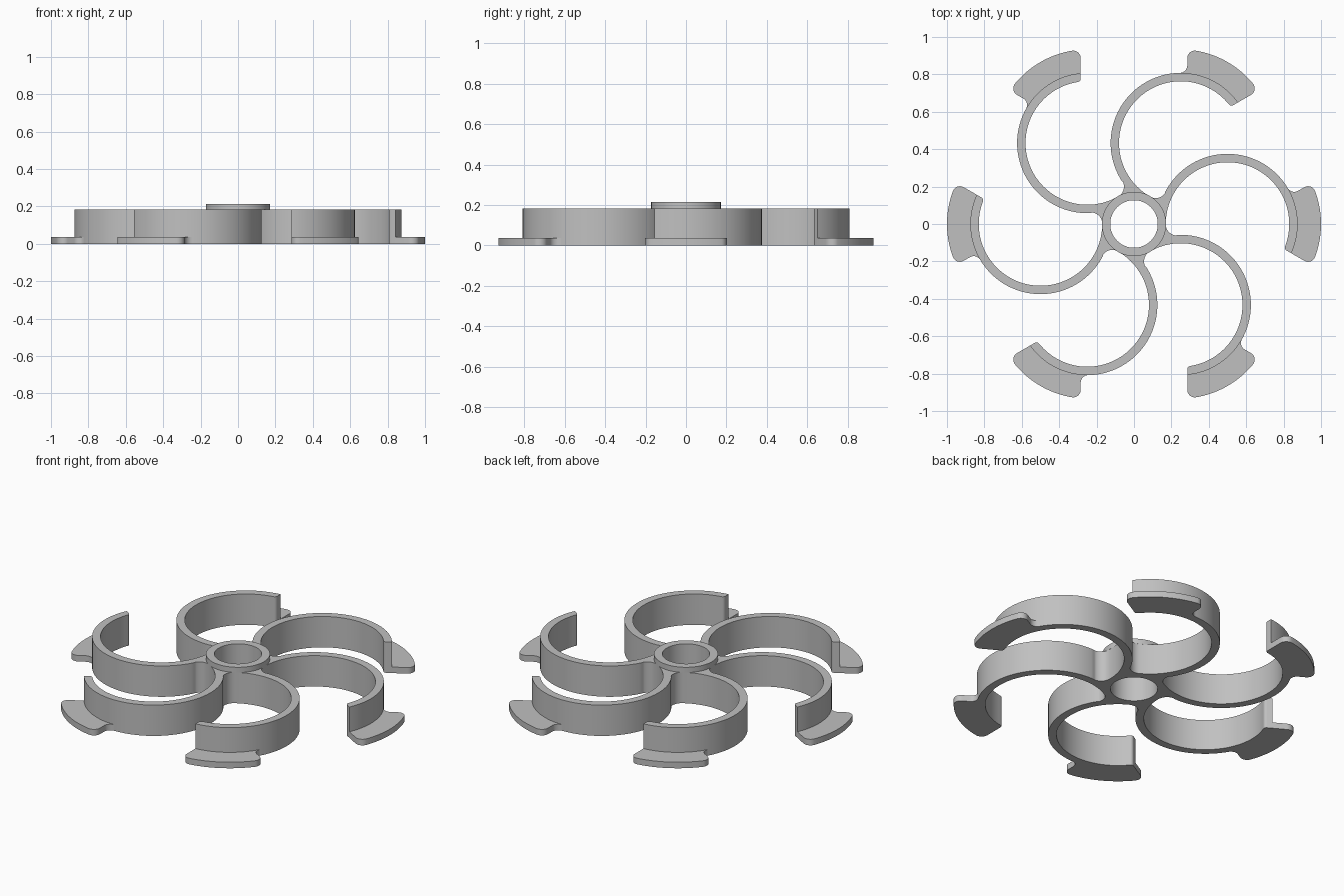
import bpy, bmesh
from math import asin, degrees, radians, cos, sin, hypot, acos
from mathutils import Matrix, Vector

cube = bpy.data.objects.get("Cube")
if cube:
    bpy.data.objects.remove(cube, do_unlink=True)

ARMS = 6
STEP = 360 / ARMS
CENTRE = Vector((0.5, 0, 0))        # centre of the first arm's curve
R_IN, R_OUT, R_PAD = 0.33, 0.375, 0.5
CUT = 0.035                          # offset of the slanted end lines
ROOT, TIP, CORNER, NECK = 0.06, 0.018, 0.04, 0.04   # rounding radii
HOLE, HUB = 0.127, 0.172
H_PAD, H_ARM, H_HUB = 0.036, 0.183, 0.214

grey = bpy.data.materials.new("grey")
grey.use_nodes = True
colour = (0.53, 0.53, 0.53, 1)
grey.diffuse_color = colour
grey.node_tree.nodes["Principled BSDF"].inputs["Base Color"].default_value = colour


def polar(c, r, a):
    return c + Vector((r * cos(radians(a)), r * sin(radians(a)), 0))


def arc(c, r, a0, a1, n):
    return [polar(c, r, a0 + (a1 - a0) * i / n) for i in range(n + 1)]


def plate(name, loops, z0, z1):
    """Fill the closed loops (holes allowed) and extrude them upward."""
    bm = bmesh.new()
    edges = []
    for loop in loops:
        vs = [bm.verts.new((p.x, p.y, z0)) for p in loop]
        edges += [bm.edges.new((a, b)) for a, b in zip(vs, vs[1:] + vs[:1])]
    bmesh.ops.triangle_fill(bm, edges=edges, use_beauty=True, normal=(0, 0, 1))
    top = bmesh.ops.extrude_face_region(bm, geom=bm.faces[:], use_keep_orig=True)
    bmesh.ops.translate(bm, vec=(0, 0, z1 - z0),
                        verts=[g for g in top["geom"] if isinstance(g, bmesh.types.BMVert)])
    bmesh.ops.recalc_face_normals(bm, faces=bm.faces[:])
    mesh = bpy.data.meshes.new(name)
    bm.to_mesh(mesh)
    bm.free()
    mesh.materials.append(grey)
    obj = bpy.data.objects.new(name, mesh)
    bpy.context.collection.objects.link(obj)
    bpy.ops.object.select_all(action="DESELECT")
    obj.select_set(True)
    bpy.context.view_layer.objects.active = obj
    bpy.ops.object.shade_smooth_by_angle(angle=radians(30))
    return obj


def end_angle(r, inset=0.0):
    """Angle at radius r of a point inset from the upper slanted end line."""
    return 30 - degrees(asin((CUT + inset) / r))


# Root fillet: tangent to one arm's inner curve and the next arm's outer curve
near, far, gap = R_IN - ROOT, R_OUT + ROOT, 0.5
a_in = 120 + degrees(acos((near**2 + gap**2 - far**2) / (2 * near * gap)))
p_root = polar(CENTRE, near, a_in)
next_centre = Matrix.Rotation(radians(-STEP), 3, "Z") @ CENTRE
to_next = p_root - next_centre
a_out = degrees(to_next.angle(next_centre)) 
a_out = abs(a_out)

# One arm's outline: outer curve, rounded tip, inner curve, root fillet
a_tip = -end_angle(R_IN + TIP, TIP)
arm = arc(CENTRE, R_OUT, a_out, -end_angle(R_OUT), 64)
arm += arc(polar(CENTRE, R_IN + TIP, a_tip), TIP, -120, a_tip - 180, 8)
arm += arc(CENTRE, R_IN, a_tip, a_in, 64)[1:]
arm += arc(p_root, ROOT, a_in, a_out - STEP + 180, 12)[1:-1]

outline = []
for k in range(ARMS):
    turn = Matrix.Rotation(radians(-STEP * k), 3, "Z")
    outline += [turn @ p for p in arm]

origin = Vector((0, 0, 0))
hole = arc(origin, HOLE, 0, 360, 64)[:-1]
rim = arc(origin, HUB, 0, 360, 64)[:-1]
plate("curved_arms", [outline, hole], 0, H_ARM)
plate("hub_collar", [rim, hole], H_ARM, H_HUB)

# Foot pad outside each arm tip, with a concave neck and rounded corners
r_seat = R_OUT - 0.004
a_neck = end_angle(R_OUT + NECK, -NECK)
a_corner = end_angle(R_PAD - CORNER, CORNER)
pad = arc(CENTRE, r_seat, -end_angle(r_seat), a_neck, 28)
pad += arc(polar(CENTRE, R_OUT + NECK, a_neck), NECK, a_neck + 180, 300, 10)
pad += arc(polar(CENTRE, R_PAD - CORNER, a_corner), CORNER, 120, a_corner, 10)
pad += arc(CENTRE, R_PAD, a_corner, -a_corner, 20)[1:-1]
pad += arc(polar(CENTRE, R_PAD - CORNER, -a_corner), CORNER, -a_corner, -120, 10)
first = plate("foot_pad", [pad], 0, H_PAD)
for k in range(1, ARMS):
    copy = first.copy()
    copy.name = f"foot_pad_{k + 1}"
    copy.rotation_euler.z = radians(STEP * k)
    bpy.context.collection.objects.link(copy)
